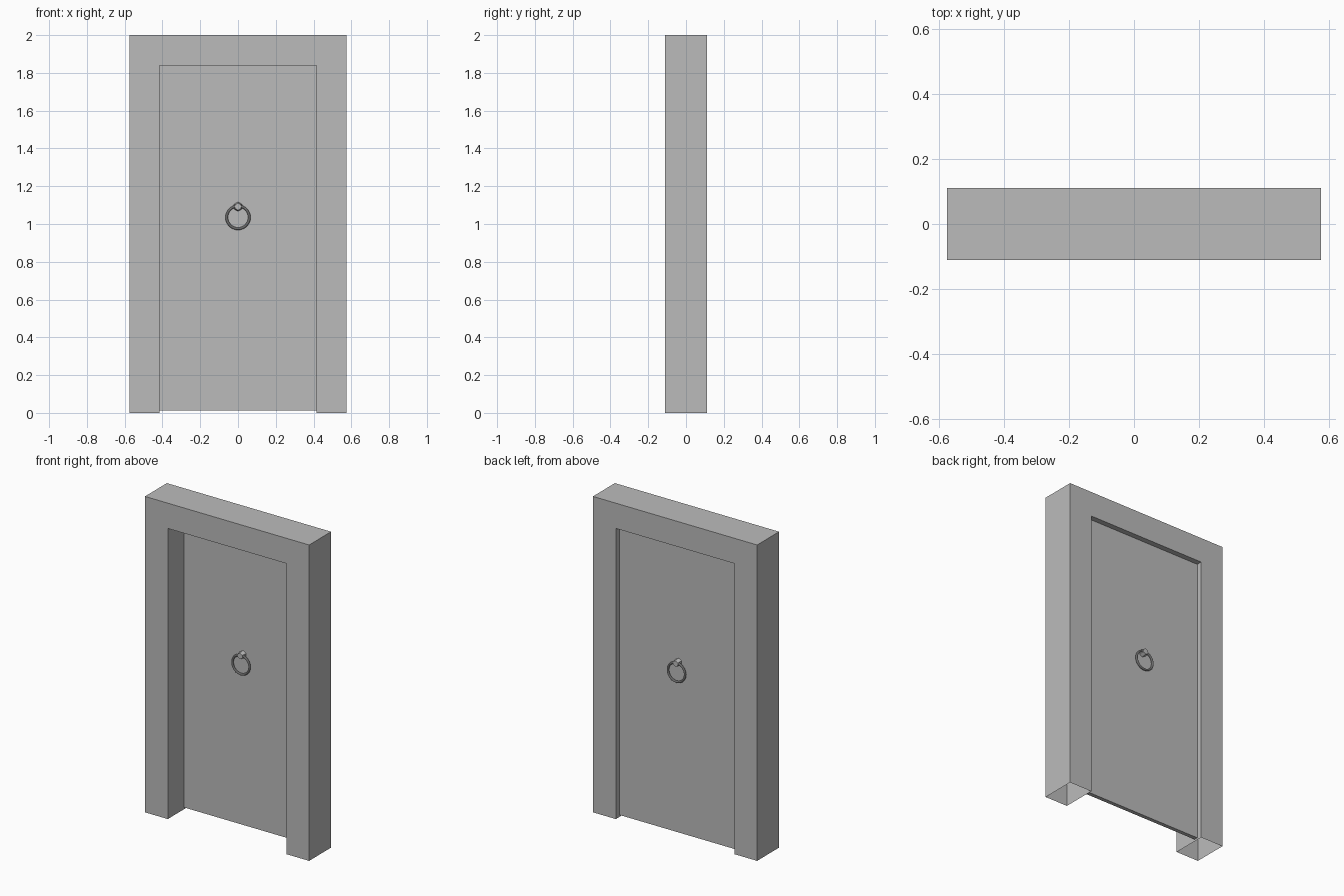
import bpy, bmesh, math
from mathutils import Matrix

cube = bpy.data.objects.get("Cube")
if cube:
    bpy.data.objects.remove(cube, do_unlink=True)

# Single plain grey
GREY = (0.5, 0.5, 0.5, 1.0)
grey = bpy.data.materials.new("plain grey")
grey.use_nodes = True
grey.diffuse_color = GREY
grey.node_tree.nodes["Principled BSDF"].inputs["Base Color"].default_value = GREY

# Main dimensions
HALF_W, HALF_D, HEIGHT = 0.575, 0.11, 2.0
OPEN_W, OPEN_H = 0.415, 1.84
DOOR_FRONT, DOOR_BACK, DOOR_BOTTOM = 0.05, 0.075, 0.013


def finish(bm, name):
    """Turn a bmesh into a named grey object."""
    mesh = bpy.data.meshes.new(name)
    bmesh.ops.recalc_face_normals(bm, faces=bm.faces)
    bm.to_mesh(mesh)
    bm.free()
    obj = bpy.data.objects.new(name, mesh)
    obj.data.materials.append(grey)
    bpy.context.collection.objects.link(obj)
    return obj


def smooth(obj):
    bpy.ops.object.select_all(action='DESELECT')
    obj.select_set(True)
    bpy.context.view_layer.objects.active = obj
    bpy.ops.object.shade_smooth_by_angle(angle=math.radians(35))


# Door frame: U-shaped outline extruded through the wall, feet left open
outline = [(-HALF_W, 0), (-HALF_W, HEIGHT), (HALF_W, HEIGHT), (HALF_W, 0),
           (OPEN_W, 0), (OPEN_W, OPEN_H), (-OPEN_W, OPEN_H), (-OPEN_W, 0)]
bm = bmesh.new()
face = bm.faces.new([bm.verts.new((x, -HALF_D, z)) for x, z in outline])
ext = bmesh.ops.extrude_face_region(bm, geom=[face], use_keep_orig=True)
moved = [v for v in ext["geom"] if isinstance(v, bmesh.types.BMVert)]
bmesh.ops.translate(bm, verts=moved, vec=(0, 2 * HALF_D, 0))
bmesh.ops.recalc_face_normals(bm, faces=bm.faces)
feet = [f for f in bm.faces if all(v.co.z < 1e-5 for v in f.verts)]
bmesh.ops.delete(bm, geom=feet, context='FACES')
finish(bm, "door_frame")

# Door leaf: thin slab set towards the back of the frame
bm = bmesh.new()
bmesh.ops.create_cube(bm, size=1)
bmesh.ops.scale(bm, verts=bm.verts,
                vec=(2 * OPEN_W, DOOR_BACK - DOOR_FRONT, OPEN_H - DOOR_BOTTOM))
bmesh.ops.translate(bm, verts=bm.verts,
                    vec=(0, (DOOR_FRONT + DOOR_BACK) / 2, (OPEN_H + DOOR_BOTTOM) / 2))
finish(bm, "door_leaf")

# Ring pull and its stud on both faces of the door
for side, surface, out in (("front", DOOR_FRONT, -1), ("back", DOOR_BACK, 1)):
    bpy.ops.mesh.primitive_torus_add(
        major_radius=0.06, minor_radius=0.0068, major_segments=32, minor_segments=10,
        location=(0, surface + out * 0.02, 1.035), rotation=(math.pi / 2, 0, 0))
    ring = bpy.context.object
    ring.name = side + "_ring"
    ring.data.materials.append(grey)
    smooth(ring)

    # Tapered six-sided stud holding the ring
    bm = bmesh.new()
    bmesh.ops.create_cone(bm, cap_ends=True, segments=6, radius1=0.025, radius2=0.019,
                          depth=0.03,
                          matrix=Matrix.Translation((0, surface + out * 0.015, 1.092))
                          @ Matrix.Rotation(-out * math.pi / 2, 4, 'X'))
    finish(bm, side + "_ring_stud")
